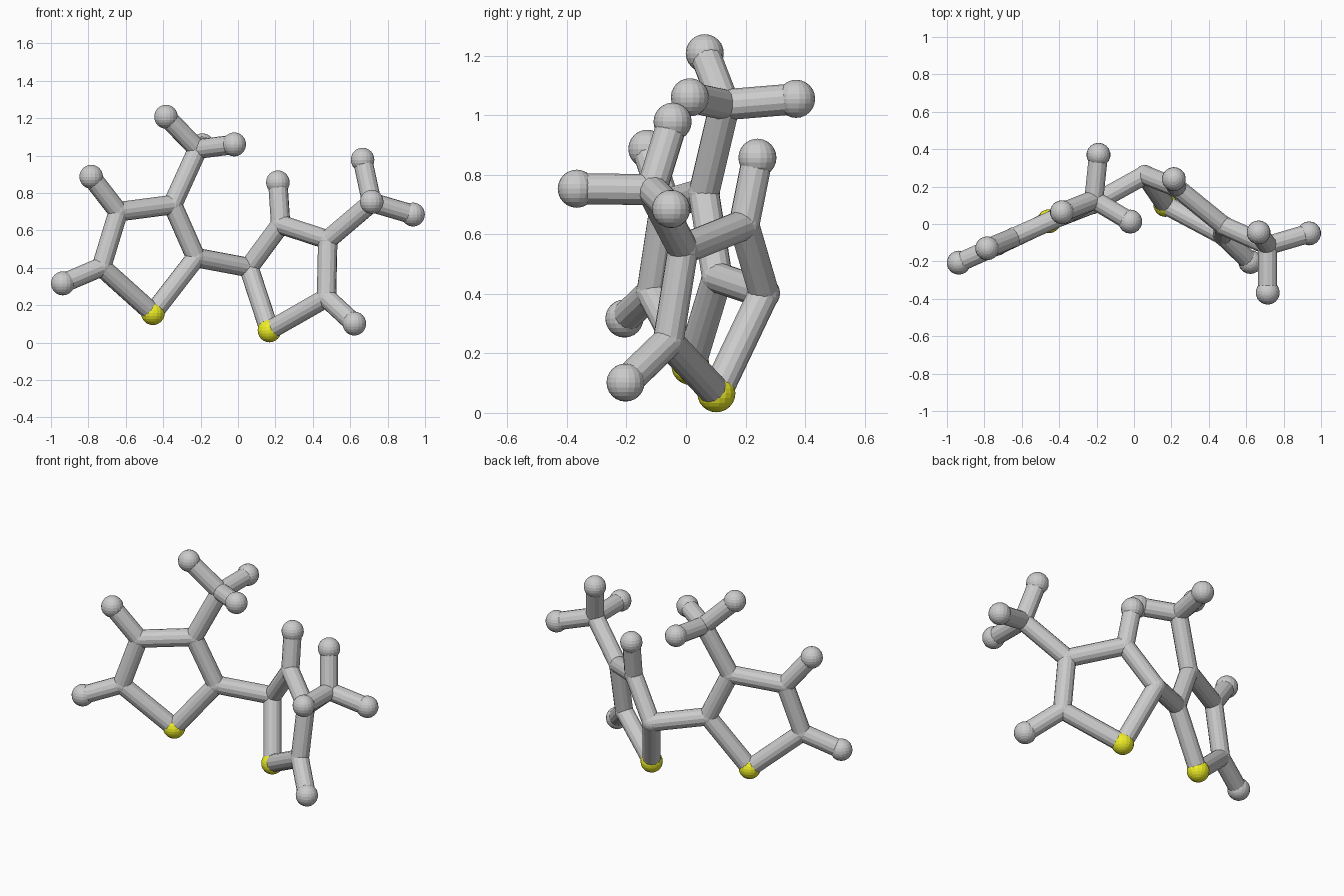
import bpy
from mathutils import Vector

if "Cube" in bpy.data.objects:
    bpy.data.objects.remove(bpy.data.objects["Cube"])

BOND_R, JOINT_R, BALL_R = 0.052, 0.054, 0.064

# Joint centres: kind s = yellow ball, c = flush joint, h = grey end ball
ATOMS = {
    # left ring with its side arms
    "s1": (-0.455, 0.015, 0.158), "c2": (-0.225, 0.105, 0.455),
    "c3": (-0.35, 0.06, 0.738), "c4": (-0.64, -0.07, 0.70),
    "c5": (-0.73, -0.115, 0.405), "c6": (-0.215, 0.13, 1.035),
    "h4": (-0.785, -0.13, 0.887), "h5": (-0.937, -0.207, 0.317),
    "h6a": (-0.385, 0.063, 1.208), "h6b": (-0.02, 0.013, 1.06),
    "h6c": (-0.19, 0.37, 1.055),
    # right ring with its side arms
    "s11": (0.168, 0.102, 0.066), "c12": (0.058, 0.262, 0.402),
    "c13": (0.228, 0.195, 0.632), "c14": (0.48, -0.01, 0.55),
    "c15": (0.473, -0.06, 0.24), "c16": (0.715, -0.115, 0.75),
    "h13": (0.213, 0.24, 0.857), "h15": (0.622, -0.203, 0.102),
    "h16a": (0.666, -0.045, 0.978), "h16b": (0.936, -0.05, 0.685),
    "h16c": (0.715, -0.367, 0.753),
}
BONDS = """s1-c2 c2-c3 c3-c4 c4-c5 c5-s1 c3-c6 c4-h4 c5-h5 c6-h6a c6-h6b c6-h6c
c2-c12 s11-c12 c12-c13 c13-c14 c14-c15 c15-s11 c14-c16 c13-h13 c15-h15
c16-h16a c16-h16b c16-h16c""".split()

yellow = bpy.data.materials.new("yellow")
yellow.diffuse_color = (0.85, 0.85, 0.02, 1)
yellow.use_nodes = True
yellow.node_tree.nodes["Principled BSDF"].inputs["Base Color"].default_value = yellow.diffuse_color


def ball(key, pos):
    radius = JOINT_R if key[0] == "c" else BALL_R
    bpy.ops.mesh.primitive_uv_sphere_add(segments=18, ring_count=12, radius=radius, location=pos)
    ob = bpy.context.object
    ob.name = {"s": "sulfur_ball_", "c": "carbon_joint_", "h": "hydrogen_ball_"}[key[0]] + key[1:]
    if key[0] == "s":
        ob.data.materials.append(yellow)


def rod(a, b):
    pa, pb = Vector(ATOMS[a]), Vector(ATOMS[b])
    d = pb - pa
    bpy.ops.mesh.primitive_cylinder_add(vertices=14, radius=BOND_R, depth=d.length,
                                        location=(pa + pb) / 2)
    ob = bpy.context.object
    ob.rotation_euler = d.to_track_quat('Z', 'Y').to_euler()
    ob.name = f"bond_{a}_{b}"


# Balls and joints
for key, pos in ATOMS.items():
    ball(key, pos)

# Rods between them
for bond in BONDS:
    rod(*bond.split("-"))
